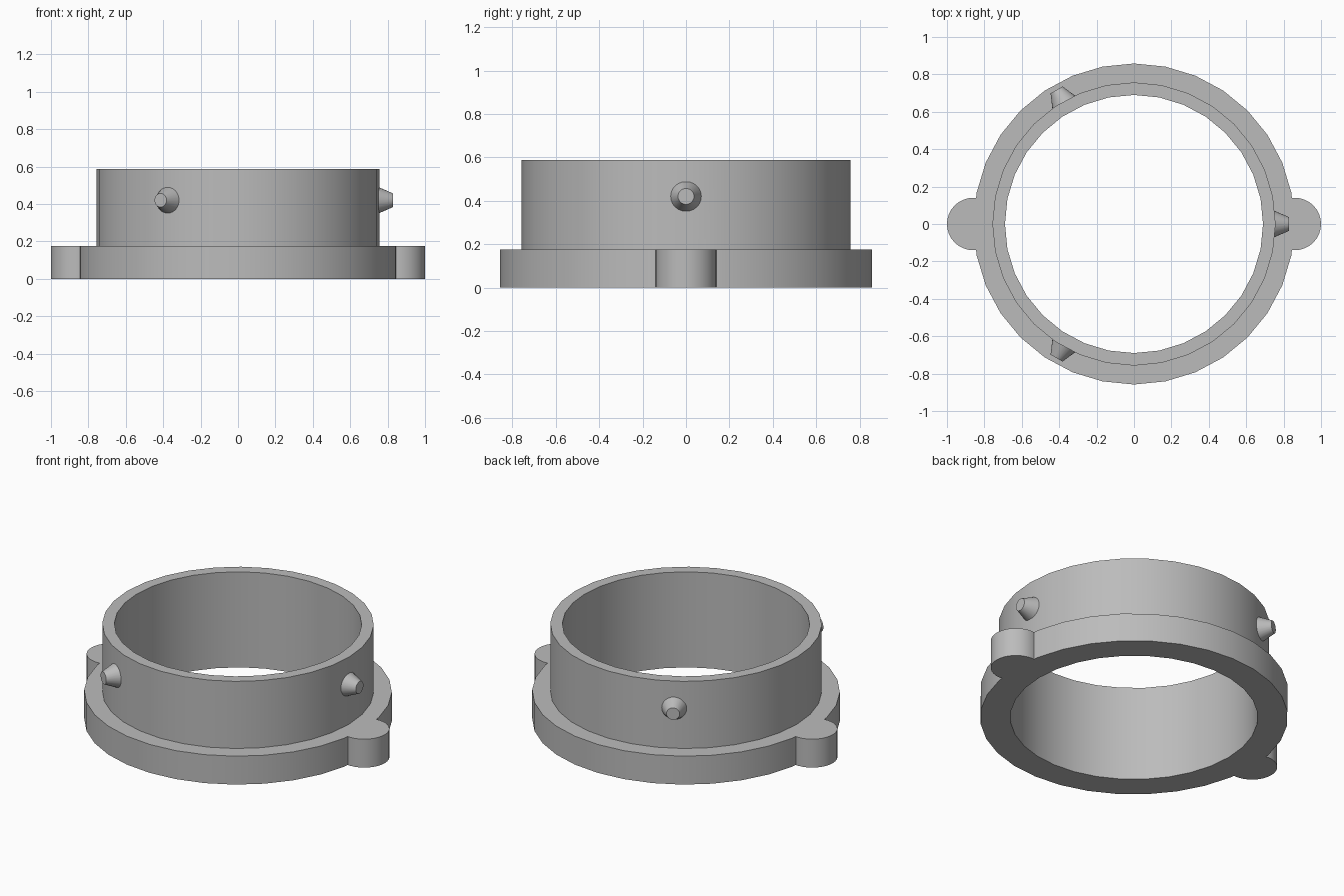
import bpy, bmesh
from math import cos, sin, pi, radians
from mathutils import Matrix, Vector

SEGMENTS = 32
INNER, COLLAR, FLANGE = 0.69, 0.757, 0.858
FLANGE_TOP, TOP = 0.175, 0.588

if "Cube" in bpy.data.objects:
    bpy.data.objects.remove(bpy.data.objects["Cube"])

grey = bpy.data.materials.new("plain grey")
grey.use_nodes = True
grey.diffuse_color = (0.5, 0.5, 0.5, 1)
grey.node_tree.nodes["Principled BSDF"].inputs["Base Color"].default_value = (0.5, 0.5, 0.5, 1)


def finish(name, bm):
    bmesh.ops.recalc_face_normals(bm, faces=bm.faces)
    mesh = bpy.data.meshes.new(name)
    bm.to_mesh(mesh)
    bm.free()
    mesh.materials.append(grey)
    obj = bpy.data.objects.new(name, mesh)
    bpy.context.collection.objects.link(obj)
    return obj


def select(obj):
    bpy.ops.object.select_all(action='DESELECT')
    obj.select_set(True)
    bpy.context.view_layer.objects.active = obj


def smooth(obj):
    select(obj)
    bpy.ops.object.shade_smooth_by_angle(angle=radians(30))


def cone(name, r1, r2, depth, segments, matrix):
    bm = bmesh.new()
    bmesh.ops.create_cone(bm, cap_ends=True, segments=segments, radius1=r1,
                          radius2=r2, depth=depth, matrix=matrix)
    return finish(name, bm)


# Flanged ring: closed profile swept around z
profile = [(INNER, 0), (FLANGE, 0), (FLANGE, FLANGE_TOP),
           (COLLAR, FLANGE_TOP), (COLLAR, TOP), (INNER, TOP)]
bm = bmesh.new()
rings = []
for i in range(SEGMENTS):
    a = 2 * pi * i / SEGMENTS
    rings.append([bm.verts.new((r * cos(a), r * sin(a), z)) for r, z in profile])
for i in range(SEGMENTS):
    here, after = rings[i], rings[(i + 1) % SEGMENTS]
    for j in range(len(profile)):
        k = (j + 1) % len(profile)
        bm.faces.new((here[j], after[j], after[k], here[k]))
ring = finish("flanged_ring", bm)

# Two rounded side lugs merged into the flange
for side in (-1, 1):
    lug = cone("lug", 0.14, 0.14, FLANGE_TOP, SEGMENTS,
               Matrix.Translation((side * 0.86, 0, FLANGE_TOP / 2)))
    union = ring.modifiers.new("lug union", 'BOOLEAN')
    union.operation = 'UNION'
    union.solver = 'EXACT'
    union.object = lug
    select(ring)
    bpy.ops.object.modifier_apply(modifier=union.name)
    bpy.data.objects.remove(lug)
smooth(ring)

# Three tapered studs pointing outward from the collar
for n in range(3):
    place = (Matrix.Rotation(n * 2 * pi / 3, 4, 'Z')
             @ Matrix.Translation(Vector((0.783, 0, 0.42)))
             @ Matrix.Rotation(pi / 2, 4, 'Y'))
    smooth(cone(f"stud_{n + 1}", 0.076, 0.037, 0.09, 24, place))
